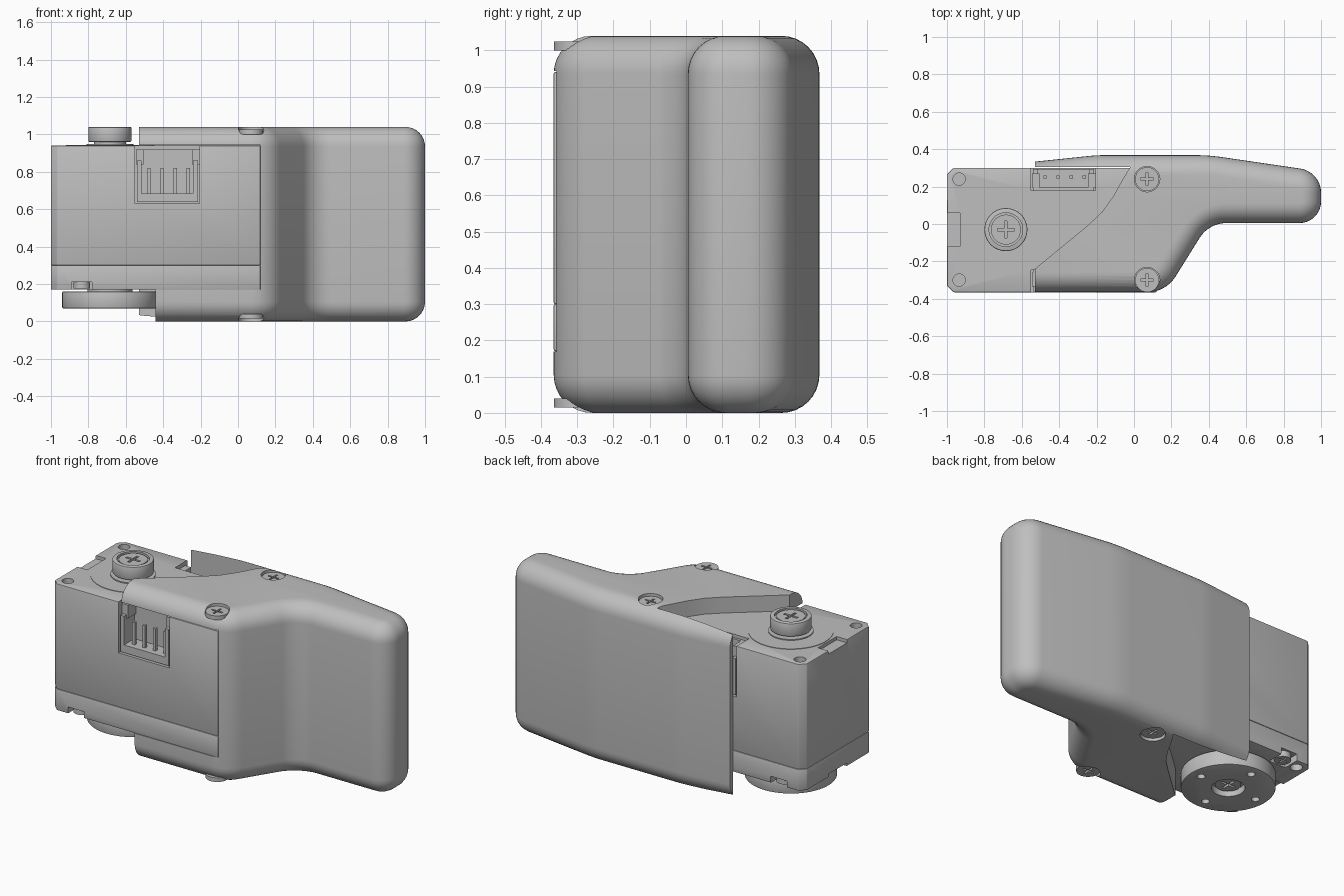
import bpy, bmesh, math
from mathutils import Vector, Matrix

cube = bpy.data.objects.get("Cube")
if cube:
    bpy.data.objects.remove(cube, do_unlink=True)

grey = bpy.data.materials.new("plain_grey")
grey.use_nodes = True
COLOUR = (0.52, 0.52, 0.52, 1)
grey.diffuse_color = COLOUR
grey.node_tree.nodes["Principled BSDF"].inputs["Base Color"].default_value = COLOUR


def finish(name, bm):
    bmesh.ops.recalc_face_normals(bm, faces=bm.faces)
    mesh = bpy.data.meshes.new(name)
    bm.to_mesh(mesh)
    bm.free()
    mesh.materials.append(grey)
    ob = bpy.data.objects.new(name, mesh)
    bpy.context.collection.objects.link(ob)
    return ob


def loft(name, rings):
    """Skin closed rings of equal length and cap both ends."""
    bm = bmesh.new()
    rows = [[bm.verts.new(p) for p in ring] for ring in rings]
    n = len(rows[0])
    for a, b in zip(rows, rows[1:]):
        for i in range(n):
            j = (i + 1) % n
            bm.faces.new((a[i], a[j], b[j], b[i]))
    bm.faces.new(rows[0])
    bm.faces.new(rows[-1])
    return finish(name, bm)


def prism(name, pts, z0, z1):
    return loft(name, [[(x, y, z) for x, y in pts] for z in (z0, z1)])


def box(name, x0, x1, y0, y1, z0, z1):
    return prism(name, [(x0, y0), (x1, y0), (x1, y1), (x0, y1)], z0, z1)


def disc(name, x, y, r, z0, z1, sides=48):
    turn = [2 * math.pi * i / sides for i in range(sides)]
    return prism(name, [(x + r * math.cos(a), y + r * math.sin(a)) for a in turn], z0, z1)


def apply_all(ob):
    bpy.context.view_layer.objects.active = ob
    for m in list(ob.modifiers):
        bpy.ops.object.modifier_apply(modifier=m.name)


def cut(ob, *cutters):
    for c in cutters:
        m = ob.modifiers.new("cut", "BOOLEAN")
        m.operation, m.solver, m.object = "DIFFERENCE", "EXACT", c
        apply_all(ob)
        bpy.data.objects.remove(c, do_unlink=True)
    return ob


def soften(ob, width):
    m = ob.modifiers.new("edge", "BEVEL")
    m.width, m.segments = width, 2
    m.limit_method, m.angle_limit = "ANGLE", math.radians(30)
    apply_all(ob)
    return ob


def cross(ob, x, y, z, r):
    """Cut a cross slot around height z."""
    w, d = r * 0.16, 0.015
    return cut(ob, box("slot", x - r, x + r, y - w, y + w, z - d, z + d),
               box("slot", x - w, x + w, y - r, y + r, z - d, z + d))


def fillet(corners, steps=10):
    """Round each (x, y, radius) corner of a closed outline."""
    out = []
    for i, (x, y, r) in enumerate(corners):
        p = Vector((x, y))
        if r == 0:
            out.append(p)
            continue
        a = (Vector(corners[i - 1][:2]) - p).normalized()
        b = (Vector(corners[(i + 1) % len(corners)][:2]) - p).normalized()
        half = a.angle(b) / 2
        t = r / math.tan(half)
        centre = p + (a + b).normalized() * (r / math.sin(half))
        v0, v1 = p + a * t - centre, p + b * t - centre
        sweep = v0.angle_signed(v1)
        for k in range(steps + 1):
            out.append(centre + Matrix.Rotation(-sweep * k / steps, 2) @ v0)
    return out


def inset(pts, d):
    """Offset a clockwise outline inwards."""
    out = []
    for i, p in enumerate(pts):
        e0 = (p - pts[i - 1]).normalized()
        e1 = (pts[(i + 1) % len(pts)] - p).normalized()
        n0, n1 = Vector((e0.y, -e0.x)), Vector((e1.y, -e1.x))
        out.append(p + (n0 + n1) * (d / (1 + n0.dot(n1))))
    return out


HEIGHT, ROUND = 1.04, 0.105

# Handle cover: plan outline with rounded top and bottom rims
outline = fillet([(-0.8, 0.305, 0), (-0.2, 0.368, 0.9), (0.4, 0.368, 1.0), (1.0, 0.28, 0.13),
                  (1.0, 0.005, 0.115), (0.40, 0.005, 0.17), (0.17, -0.365, 0.18), (-0.8, -0.365, 0)])
levels = []
for k in range(9):
    a = math.pi / 2 * k / 8
    levels.append((ROUND * (1 - math.sin(a)), ROUND * (1 - math.cos(a))))
levels += [(d, HEIGHT - z) for d, z in reversed(levels)]
cover = loft("handle_cover", [[(p.x, p.y, z) for p in inset(outline, d)] for d, z in levels])

# Clear the motor bay and the swept edges of the two flanges
sweep_edge = [(-0.25, -0.01), (-0.17, 0.065), (-0.11, 0.15), (-0.06, 0.24), (-0.02, 0.305), (-1.2, 0.305)]
top_cut = [(-1.2, -0.6), (-0.53, -0.6), (-0.53, -0.24)] + sweep_edge
low_cut = [(-1.2, -0.6), (-0.44, -0.6), (-0.44, -0.18)] + sweep_edge
cut(cover, box("end", -1.5, -0.53, -1, 1, -1, 2),
    box("bay", -1.3, 0.12, -0.6, 0.305, 0.17, 0.943),
    prism("top", top_cut, 0.8, 1.3), prism("low", low_cut, -0.3, 0.3))

# Cover screws in round recesses, on both flanges
for side, y in (("back", 0.24), ("front", -0.30)):
    x = 0.07
    cut(cover, disc("recess", x, y, 0.068, 1.005, 1.2), disc("recess", x, y, 0.068, -0.2, 0.035))
    cross(disc("upper_screw_" + side, x, y, 0.064, 1.0, 1.025), x, y, 1.025, 0.035)
    cross(disc("lower_screw_" + side, x, y, 0.064, 0.015, 0.04), x, y, 0.015, 0.035)

# Motor case in two halves, chamfered at the outer corners
c = 0.035
plan = [(-1 + c, -0.365), (0.12, -0.365), (0.12, 0.30), (-1 + c, 0.30), (-1, 0.30 - c), (-1, -0.365 + c)]
upper = soften(prism("motor_case_upper", plan, 0.30, 0.94), 0.005)
lower = soften(prism("motor_case_lower", plan, 0.17, 0.30), 0.005)
for y in (0.24, -0.30):
    cut(upper, disc("hole", -0.935, y, 0.033, 0.86, 1.0, 24))
    cut(lower, disc("hole", -0.935, y, 0.033, 0.1, 0.25, 24))
cut(upper, box("notch", -1.1, -0.93, -0.12, 0.06, 0.92, 1.0))
cut(lower, box("notch", -1.1, -0.93, -0.12, 0.06, 0.1, 0.19))

# Case screws in notches along the lower edges
for side, y, s in (("front", -0.365, 1), ("back", 0.30, -1)):
    cut(lower, box("notch", -0.89, -0.78, min(y - 0.1 * s, y + 0.1 * s),
                   max(y - 0.1 * s, y + 0.1 * s), 0.1, 0.21))
    cross(disc("case_screw_" + side, -0.835, y + 0.055 * s, 0.045, 0.175, 0.215, 24),
          -0.835, y + 0.055 * s, 0.175, 0.03)

# Sockets with pins, front and back
for side, y, s in (("front", -0.365, 1), ("back", 0.30, -1)):
    def part(name, x0, x1, d0, d1, z0, z1):
        ya, yb = sorted((y + d0 * s, y + d1 * s))
        return box(name, x0, x1, ya, yb, z0, z1)
    cut(upper, part("pocket", -0.55, -0.205, -0.1, 0.12, 0.63, 1.0))
    part("socket_floor_" + side, -0.54, -0.215, 0.005, 0.12, 0.638, 0.685)
    part("socket_back_" + side, -0.54, -0.215, 0.105, 0.12, 0.685, 0.92)
    for x in (-0.54, -0.24):
        part("socket_wall_" + side, x, x + 0.025, 0.005, 0.105, 0.685, 0.86)
        part("socket_lip_" + side, x - 0.005, x + 0.035, 0.03, 0.105, 0.84, 0.92)
    for i in range(4):
        x = -0.485 + 0.07 * i
        part("socket_pin_" + side, x, x + 0.018, 0.04, 0.058, 0.685, 0.82)

# Upper idler: flat ring, neck and capped screw
hx, hy = -0.685, -0.03
disc("idler_ring", hx, hy, 0.235, 0.935, 0.943, 64)
disc("idler_inner_ring", hx, hy, 0.125, 0.94, 0.949)
disc("idler_neck", hx, hy, 0.085, 0.94, 0.97)
cap = soften(disc("idler_cap", hx, hy, 0.115, 0.96, HEIGHT), 0.006)
cut(cap, disc("recess", hx, hy, 0.09, 1.025, 1.2))
cross(disc("idler_screw", hx, hy, 0.08, 1.0, 1.035), hx, hy, 1.035, 0.045)

# Lower drive disc with four holes and a sunk screw
horn = soften(disc("drive_disc", hx, hy, 0.255, 0.07, 0.16, 64), 0.005)
for dx, dy in ((1, 0), (0, 1), (-1, 0), (0, -1)):
    cut(horn, disc("hole", hx + 0.19 * dx, hy + 0.19 * dy, 0.022, 0.0, 0.14, 20))
cut(horn, disc("recess", hx, hy, 0.09, 0.0, 0.11))
cross(disc("drive_screw", hx, hy, 0.07, 0.09, 0.125), hx, hy, 0.09, 0.045)
disc("drive_neck", hx, hy, 0.12, 0.15, 0.18)

# Shade everything smooth with sharp edges kept
for ob in bpy.context.scene.objects:
    if ob.type == "MESH" and grey.name in ob.data.materials:
        ob.select_set(True)
        bpy.context.view_layer.objects.active = ob
bpy.ops.object.shade_smooth_by_angle(angle=math.radians(30))
